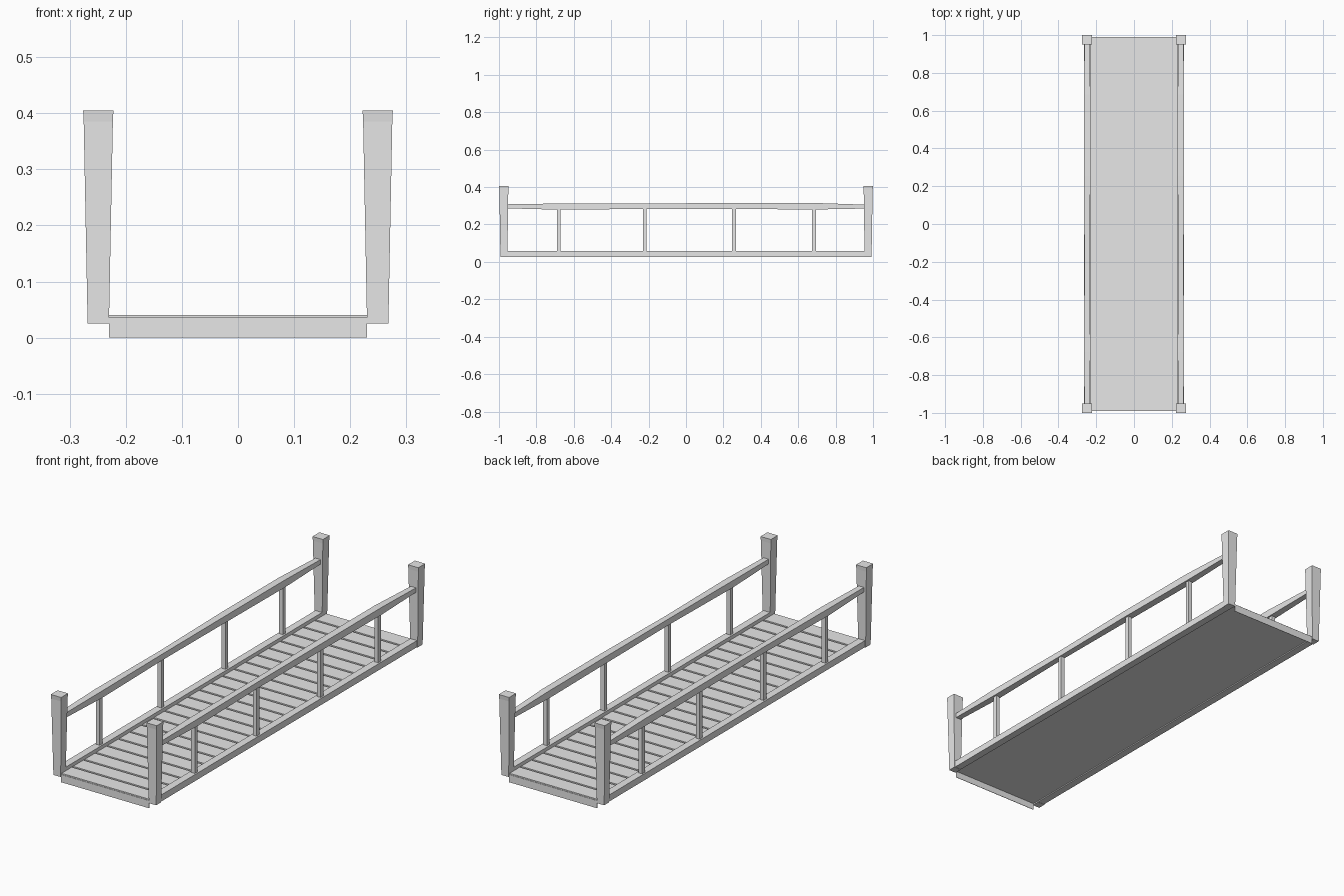
import bpy, bmesh

cube = bpy.data.objects.get("Cube")
if cube:
    bpy.data.objects.remove(cube, do_unlink=True)

# Single plain grey material
grey = bpy.data.materials.new("plain_grey")
grey.use_nodes = True
grey.diffuse_color = (0.8, 0.8, 0.8, 1)
grey.node_tree.nodes["Principled BSDF"].inputs["Base Color"].default_value = (0.8, 0.8, 0.8, 1)


def finish(name, bm):
    bmesh.ops.recalc_face_normals(bm, faces=bm.faces)
    mesh = bpy.data.meshes.new(name)
    bm.to_mesh(mesh)
    bm.free()
    mesh.materials.append(grey)
    obj = bpy.data.objects.new(name, mesh)
    bpy.context.collection.objects.link(obj)
    return obj


def loft(name, rings):
    """Skin a row of four-cornered sections and cap both ends."""
    bm = bmesh.new()
    rows = [[bm.verts.new(p) for p in ring] for ring in rings]
    for a, b in zip(rows, rows[1:]):
        for i in range(4):
            j = (i + 1) % 4
            bm.faces.new((a[i], a[j], b[j], b[i]))
    bm.faces.new(rows[0])
    bm.faces.new(rows[-1])
    return finish(name, bm)


def flat_ring(x0, x1, y0, y1, z):
    return [(x0, y0, z), (x1, y0, z), (x1, y1, z), (x0, y1, z)]


def upright_ring(x0, x1, y, z0, z1):
    return [(x0, y, z0), (x1, y, z0), (x1, y, z1), (x0, y, z1)]


def box(name, x0, x1, y0, y1, z0, z1):
    return loft(name, [flat_ring(x0, x1, y0, y1, z) for z in (z0, z1)])


DECK_X, DECK_Y = 0.23, 0.99
PLANKS, GAP = 23, 0.01

# Deck: thin base with raised planks
box("deck_base", -DECK_X, DECK_X, -DECK_Y, DECK_Y, 0.031, 0.034)
pitch = 2 * DECK_Y / PLANKS
for i in range(PLANKS):
    y = -DECK_Y + i * pitch
    box(f"plank_{i + 1}", -DECK_X, DECK_X, y + GAP / 2, y + pitch - GAP / 2, 0.034, 0.04)

# Thin boards hanging at both ends of the deck
for end, s in (("front", -1), ("back", 1)):
    y0, y1 = sorted((s * 0.988, s * 0.99))
    box(f"{end}_end_board", -DECK_X, DECK_X, y0, y1, 0, 0.036)

# Slightly uneven hand rail: position, inner x, outer x, bottom, top
RAIL = [
    (-0.955, 0.235, 0.262, 0.286, 0.308),
    (-0.68, 0.231, 0.266, 0.279, 0.312),
    (-0.22, 0.234, 0.262, 0.283, 0.312),
    (0.255, 0.231, 0.266, 0.283, 0.315),
    (0.685, 0.231, 0.266, 0.28, 0.315),
    (0.955, 0.235, 0.262, 0.285, 0.306),
]

for side, sx in (("left", 1), ("right", -1)):
    # Long side beam beside the deck
    x0, x1 = sorted((sx * 0.23, sx * 0.265))
    box(f"{side}_side_beam", x0, x1, -0.985, 0.985, 0.026, 0.057)

    # Corner posts, flaring towards the top
    for end, sy in (("front", -1), ("back", 1)):
        rings = []
        for z, xi, xo, yi, yo in ((0.025, 0.23, 0.268, 0.955, 0.992),
                                  (0.385, 0.223, 0.275, 0.95, 0.998),
                                  (0.405, 0.222, 0.276, 0.949, 1.0)):
            rings.append(flat_ring(sx * xi, sx * xo, sy * yi, sy * yo, z))
        loft(f"{end}_{side}_post", rings)

    # Hand rail
    loft(f"{side}_hand_rail",
         [upright_ring(sx * a, sx * b, y, z0, z1) for y, a, b, z0, z1 in RAIL])

    # Balusters between beam and rail
    for n, y in enumerate((-0.68, -0.22, 0.257, 0.685)):
        box(f"{side}_baluster_{n + 1}", sx * 0.248 - 0.01, sx * 0.248 + 0.01,
            y - 0.01, y + 0.01, 0.055, 0.29)
